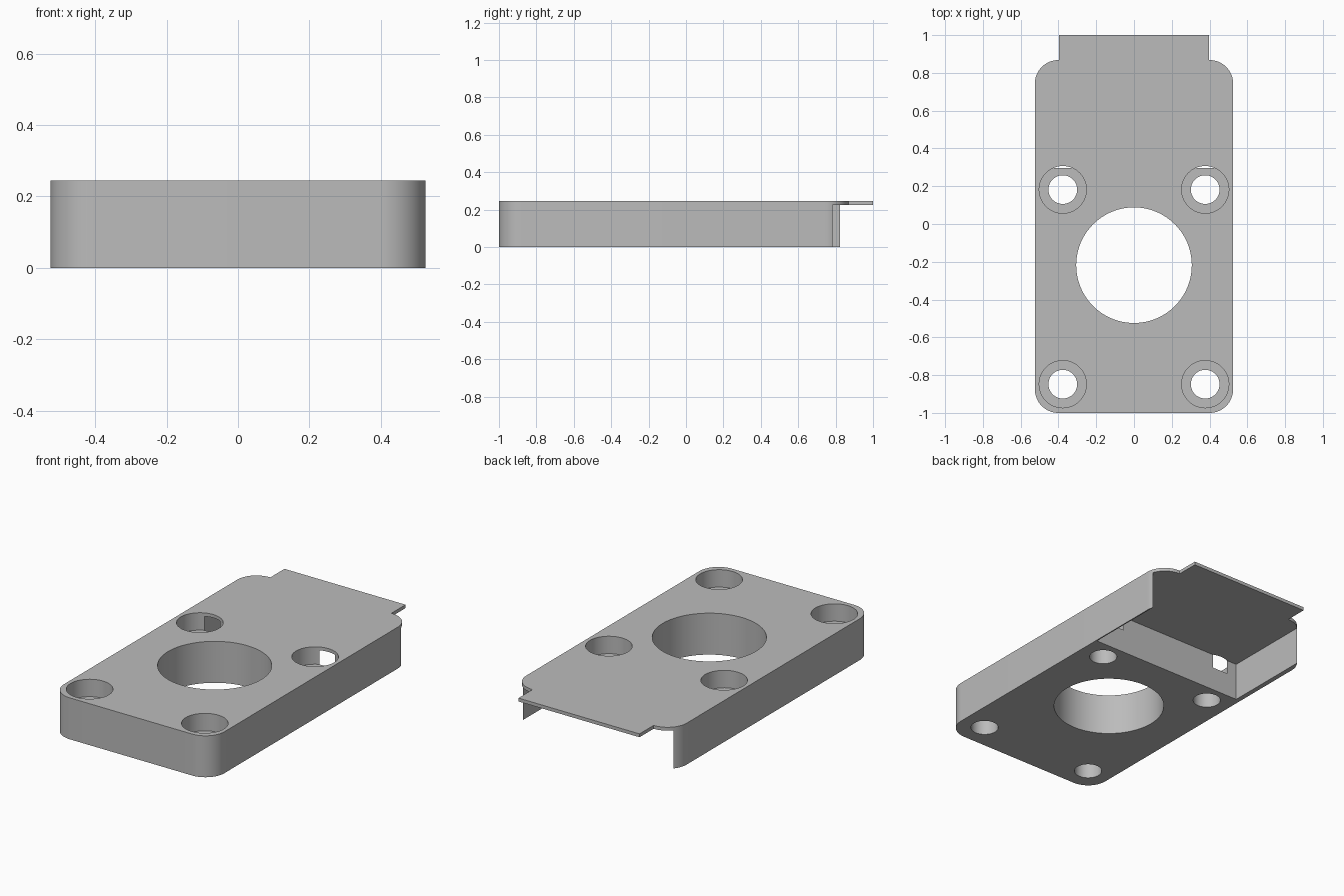
import bpy, bmesh
from math import cos, sin, pi, radians

cube = bpy.data.objects.get("Cube")
if cube:
    bpy.data.objects.remove(cube, do_unlink=True)

# Main dimensions
HALF_W, FRONT, BACK, TOP = 0.525, -1.0, 0.868, 0.245
CORNER, PLATE_Z = 0.125, 0.225
TAB_HALF, TAB_END = 0.396, 1.0

grey = bpy.data.materials.new("plain grey")
grey.use_nodes = True
colour = (0.5, 0.5, 0.5, 1)
grey.diffuse_color = colour
grey.node_tree.nodes["Principled BSDF"].inputs["Base Color"].default_value = colour


def prism(name, outline, z0, z1):
    """Extrude a counter-clockwise outline from z0 to z1."""
    bm = bmesh.new()
    base = bm.faces.new([bm.verts.new((x, y, z0)) for x, y in outline])
    top = bmesh.ops.extrude_face_region(bm, geom=[base])["geom"]
    moved = [v for v in top if isinstance(v, bmesh.types.BMVert)]
    bmesh.ops.translate(bm, verts=moved, vec=(0, 0, z1 - z0))
    bmesh.ops.recalc_face_normals(bm, faces=bm.faces)
    mesh = bpy.data.meshes.new(name)
    bm.to_mesh(mesh)
    bm.free()
    mesh.materials.append(grey)
    obj = bpy.data.objects.new(name, mesh)
    bpy.context.collection.objects.link(obj)
    return obj


def arc(cx, cy, r, start, sweep, n):
    return [(cx + r * cos(start + sweep * i / n), cy + r * sin(start + sweep * i / n))
            for i in range(n + 1)]


def circle(cx, cy, r, n=64):
    return arc(cx, cy, r, 0, 2 * pi, n)[:-1]


def cut(target, name, outline, z0, z1):
    cutter = prism(name, outline, z0, z1)
    cutter.hide_render = True
    mod = target.modifiers.new(name, "BOOLEAN")
    mod.operation, mod.solver, mod.object = "DIFFERENCE", "EXACT", cutter
    bpy.context.view_layer.objects.active = target
    bpy.ops.object.modifier_apply(modifier=mod.name)
    bpy.data.objects.remove(cutter, do_unlink=True)


# Rounded block with the rear tab in its outline
cx, y0, y1 = HALF_W - CORNER, FRONT + CORNER, BACK - CORNER
outline = arc(cx, y0, CORNER, -pi / 2, pi / 2, 16)
outline += arc(cx, y1, CORNER, 0, pi / 2, 16)
outline += [(TAB_HALF, BACK), (TAB_HALF, TAB_END), (-TAB_HALF, TAB_END), (-TAB_HALF, BACK)]
outline += arc(-cx, y1, CORNER, pi / 2, pi / 2, 16)
outline += arc(-cx, y0, CORNER, pi, pi / 2, 16)
block = prism("mounting_block", outline, 0, TOP)

# Rear pocket, leaving the top plate and two thin side walls
left, right, wall = 0.518, -0.496, 0.296
cut(block, "rear_pocket", [(right, wall), (left, wall), (left, 1.2), (right, 1.2)], -0.1, PLATE_Z)

# Central bore
cut(block, "central_bore", circle(0, -0.218, 0.306, 96), -0.1, 0.4)

# Four counterbored screw holes
for x in (-0.377, 0.377):
    for y in (-0.848, 0.182):
        cut(block, "counterbore", circle(x, y, 0.125), 0.142, 0.4)
        cut(block, "screw_hole", circle(x, y, 0.076, 48), -0.1, 0.3)

# Smooth curved walls, sharp edges
bpy.ops.object.select_all(action="DESELECT")
block.select_set(True)
bpy.context.view_layer.objects.active = block
bpy.ops.object.shade_smooth_by_angle(angle=radians(30))
